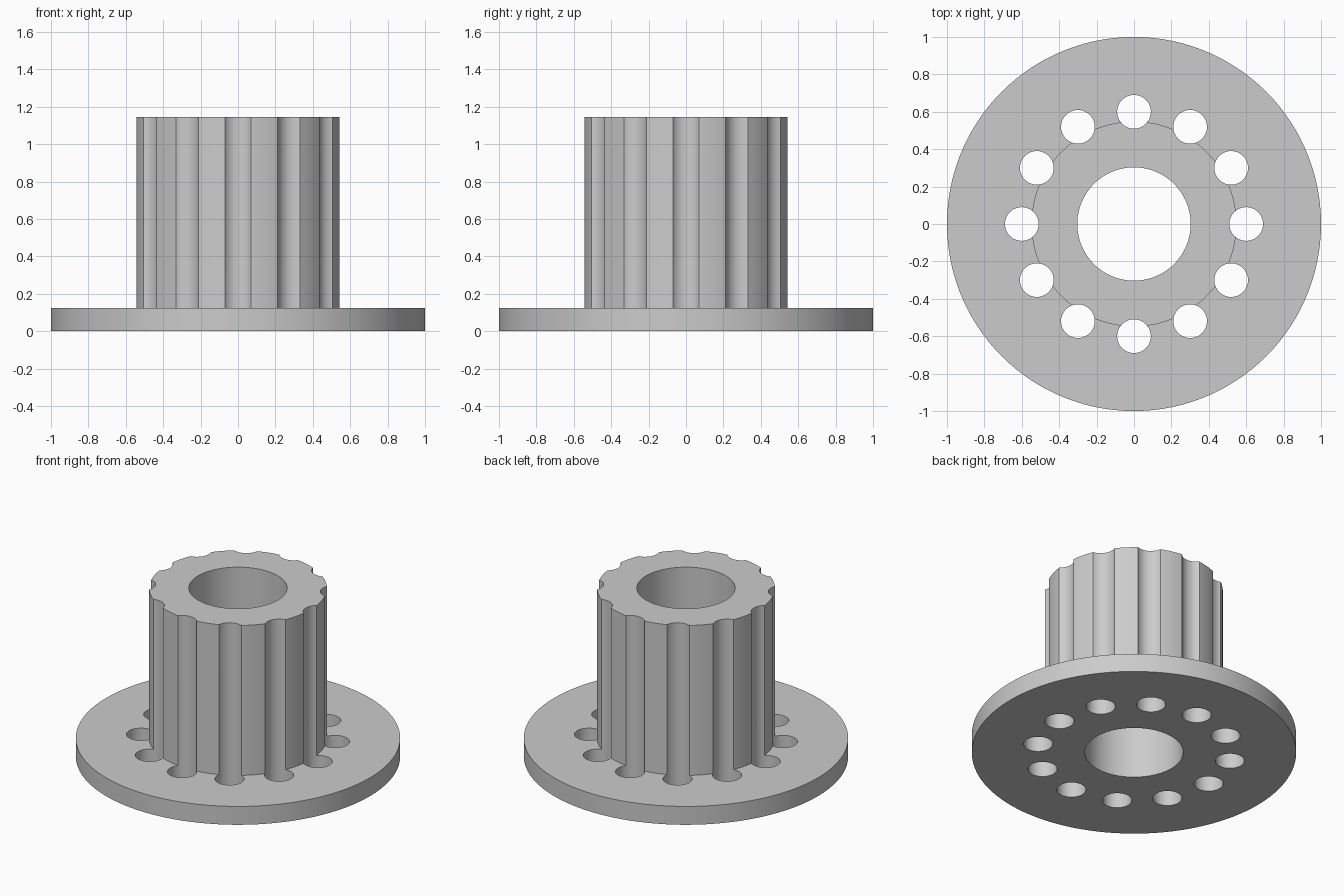
import bpy, bmesh
from math import cos, sin, tau
from mathutils import Matrix, Vector

FLANGE_R, HUB_R, BORE_R = 1.0, 0.548, 0.303
FLANGE_T, HEIGHT = 0.125, 1.145
HOLE_R, HOLE_RING, HOLES = 0.09, 0.6, 12

default = bpy.data.objects.get("Cube")
if default:
    bpy.data.objects.remove(default, do_unlink=True)


def make_object(name, bm):
    bmesh.ops.recalc_face_normals(bm, faces=bm.faces)
    mesh = bpy.data.meshes.new(name)
    bm.to_mesh(mesh)
    bm.free()
    obj = bpy.data.objects.new(name, mesh)
    bpy.context.collection.objects.link(obj)
    return obj


# Plain grey metal
grey = bpy.data.materials.new("grey metal")
grey.use_nodes = True
colour = (0.6, 0.6, 0.6, 1)
grey.diffuse_color = colour
grey.node_tree.nodes["Principled BSDF"].inputs["Base Color"].default_value = colour

# Flanged hub with a through bore: closed profile spun around z
profile = [(BORE_R, 0), (FLANGE_R, 0), (FLANGE_R, FLANGE_T),
           (HUB_R, FLANGE_T), (HUB_R, HEIGHT), (BORE_R, HEIGHT)]
bm = bmesh.new()
verts = [bm.verts.new((r, 0, z)) for r, z in profile]
edges = [bm.edges.new((verts[i - 1], verts[i])) for i in range(len(verts))]
bmesh.ops.spin(bm, geom=verts + edges, cent=(0, 0, 0), axis=(0, 0, 1),
               angle=tau, steps=120, use_merge=True)
bmesh.ops.remove_doubles(bm, verts=bm.verts, dist=0.0001)
hub = make_object("flanged_hub", bm)
hub.data.materials.append(grey)

# Ring of drills that flute the hub and pierce the flange
bm = bmesh.new()
for i in range(HOLES):
    a = tau * i / HOLES
    place = Matrix.Translation(Vector((cos(a), sin(a), 0)) * HOLE_RING
                               + Vector((0, 0, HEIGHT / 2)))
    bmesh.ops.create_cone(bm, cap_ends=True, segments=40, radius1=HOLE_R,
                          radius2=HOLE_R, depth=HEIGHT + 0.4, matrix=place)
drills = make_object("hole_cutter", bm)
drills.hide_render = True

# Cut, bake the result and drop the cutter
cut = hub.modifiers.new("holes", 'BOOLEAN')
cut.operation = 'DIFFERENCE'
cut.solver = 'EXACT'
cut.object = drills
bpy.context.view_layer.objects.active = hub
hub.select_set(True)
bpy.ops.object.modifier_apply(modifier=cut.name)
bpy.data.objects.remove(drills, do_unlink=True)

# Smooth walls, crisp rims
bpy.ops.object.select_all(action='DESELECT')
hub.select_set(True)
bpy.ops.object.shade_smooth_by_angle(angle=0.5)
